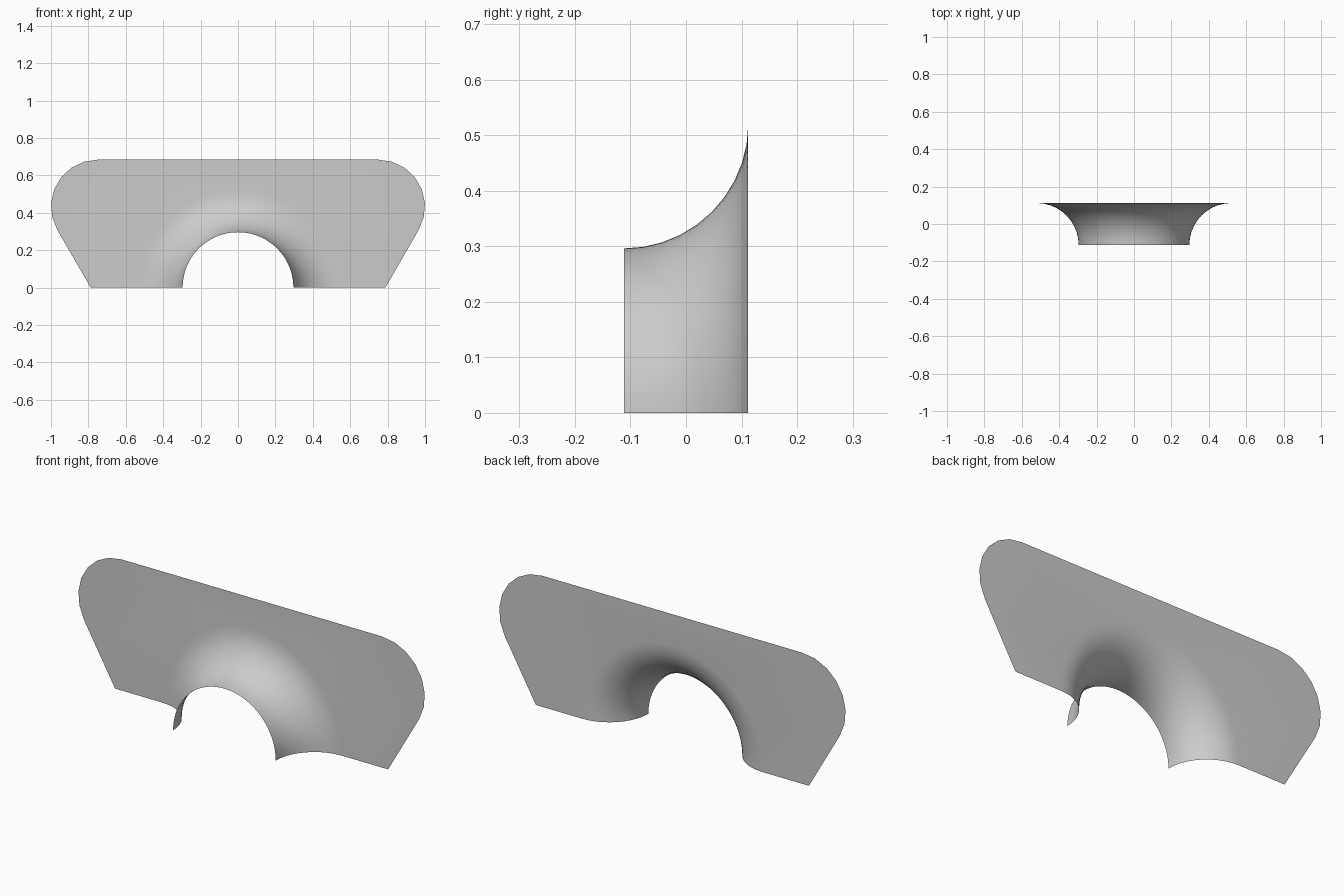
import bpy, bmesh
from math import sin, cos, pi, radians, tan

cube = bpy.data.objects.get("Cube")
if cube:
    bpy.data.objects.remove(cube)

FRONT, BACK = -0.112, 0.112      # depth of horn mouth and of the flat sheet
FLARE = BACK - FRONT             # radius of the flared quarter round
RIM = 0.52                       # outer radius where the flare meets the sheet
CORNER, CORNER_X, TOP = 0.25, 0.75, 0.684
ARC_STEPS, FLARE_STEPS, CORNER_STEPS = 40, 10, 7

grey = bpy.data.materials.new("plain grey")
grey.use_nodes = True
colour = (0.6, 0.6, 0.6, 1)
grey.diffuse_color = colour
grey.node_tree.nodes["Principled BSDF"].inputs["Base Color"].default_value = colour

bm = bmesh.new()

# Flared half-round arch, swept from the narrow mouth back to the sheet
rings = []
for i in range(FLARE_STEPS + 1):
    a = pi / 2 * i / FLARE_STEPS
    r, y = RIM - FLARE * cos(a), FRONT + FLARE * sin(a)
    rings.append([bm.verts.new((r * cos(pi * j / ARC_STEPS), y, r * sin(pi * j / ARC_STEPS)))
                  for j in range(ARC_STEPS + 1)])
for near, far in zip(rings, rings[1:]):
    for j in range(ARC_STEPS):
        bm.faces.new((near[j], near[j + 1], far[j + 1], far[j]))

# Outline of the sheet: slanted lower side, rounded upper corner, mirrored
corner_z = TOP - CORNER
side = []
for i in range(CORNER_STEPS + 1):
    a = radians(-30 + 120 * i / CORNER_STEPS)
    side.append((CORNER_X + CORNER * cos(a), corner_z + CORNER * sin(a)))
foot_x = side[0][0] - side[0][1] * tan(radians(30))
side.insert(0, (foot_x, 0))
outline = side + [(-x, z) for x, z in reversed(side)]

# Flat sheet around the arch, sharing the rim
sheet = [bm.verts.new((x, BACK, z)) for x, z in outline]
bm.faces.new(sheet + rings[-1][::-1])
bmesh.ops.recalc_face_normals(bm, faces=bm.faces)
bm.faces.ensure_lookup_table()
if bm.faces[-1].normal.y > 0:
    bmesh.ops.reverse_faces(bm, faces=bm.faces)
bmesh.ops.triangulate(bm, faces=[bm.faces[-1]])

mesh = bpy.data.meshes.new("flared_arch_panel")
bm.to_mesh(mesh)
bm.free()
mesh.materials.append(grey)
panel = bpy.data.objects.new("flared_arch_panel", mesh)
bpy.context.collection.objects.link(panel)

bpy.ops.object.select_all(action='DESELECT')
panel.select_set(True)
bpy.context.view_layer.objects.active = panel
bpy.ops.object.shade_smooth_by_angle(angle=radians(30))
